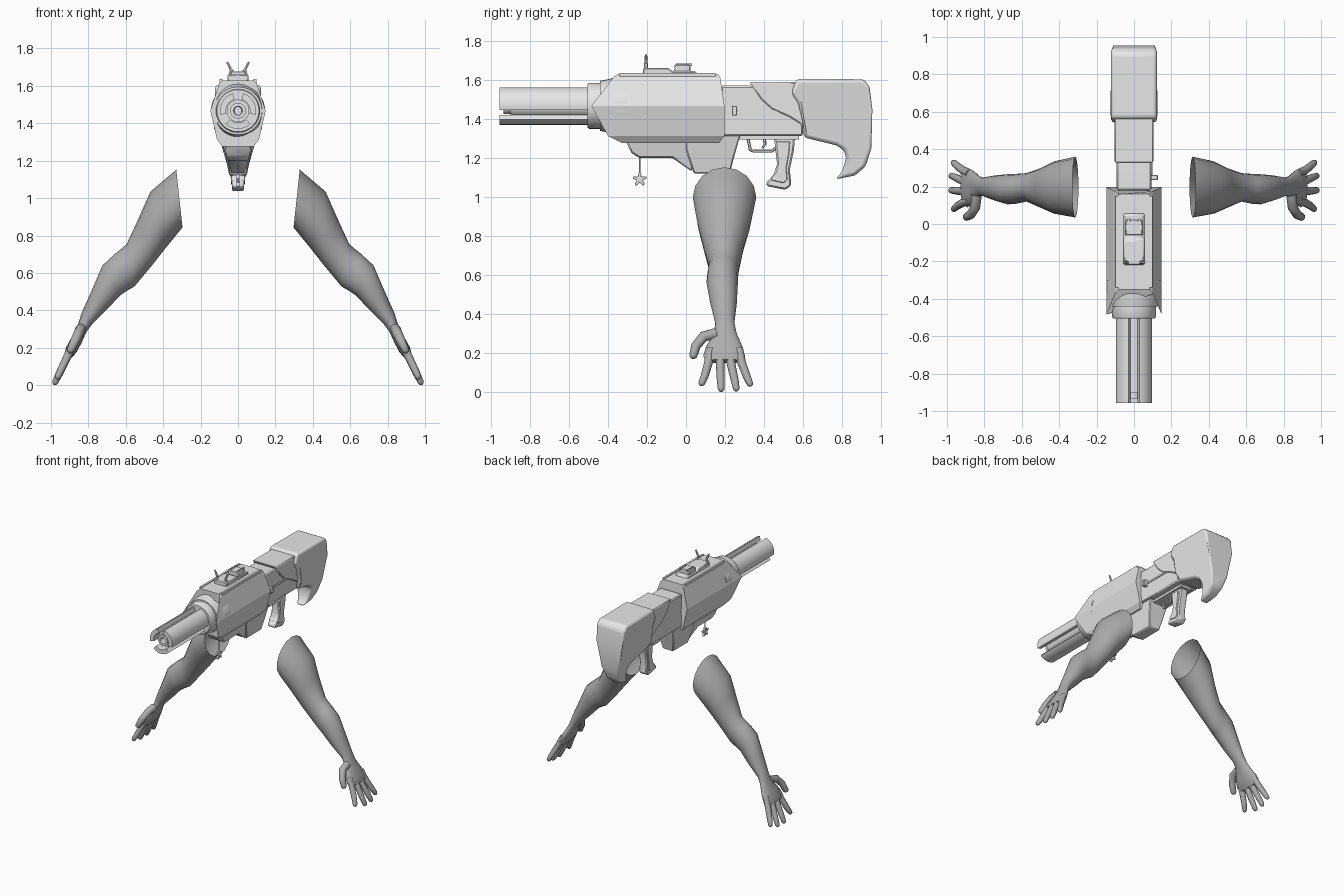
import bpy, bmesh, math
from mathutils import Vector


def material(name, v):
    m = bpy.data.materials.new(name)
    m.diffuse_color = (v, v, v, 1)
    return m


LIGHT = material("light_grey", 0.8)
DARK = material("mid_grey", 0.42)


def finish(name, bm, mat=LIGHT, bevel=0, segs=1, angle=35):
    bmesh.ops.recalc_face_normals(bm, faces=bm.faces)
    me = bpy.data.meshes.new(name)
    bm.to_mesh(me)
    bm.free()
    me.materials.append(mat)
    ob = bpy.data.objects.new(name, me)
    bpy.context.collection.objects.link(ob)
    if bevel:
        b = ob.modifiers.new("bevel", 'BEVEL')
        b.width, b.segments, b.limit_method = bevel, segs, 'ANGLE'
    bpy.ops.object.select_all(action='DESELECT')
    ob.select_set(True)
    bpy.context.view_layer.objects.active = ob
    bpy.ops.object.shade_smooth_by_angle(angle=math.radians(angle))
    return ob


def loft(bm, rings, cap_start=True, cap_end=True, closed=False):
    """Skin a list of equal-length point rings."""
    vs = [[bm.verts.new(p) for p in r] for r in rings]
    n = len(vs[0])
    pairs = list(zip(vs, vs[1:])) + ([(vs[-1], vs[0])] if closed else [])
    for a, b in pairs:
        for i in range(n):
            j = (i + 1) % n
            bm.faces.new((a[i], a[j], b[j], b[i]))
    if cap_start and not closed:
        bm.faces.new(vs[0])
    if cap_end and not closed:
        bm.faces.new(vs[-1])


def prism(name, pts, half, bevel=0, segs=1, x=0):
    """Side profile (y, z) extruded across x; half may depend on z."""
    w = half if callable(half) else (lambda z: half)
    bm = bmesh.new()
    loft(bm, [[(x + s * w(z), y, z) for y, z in pts] for s in (-1, 1)])
    return finish(name, bm, LIGHT, bevel, segs)


def box(name, x0, x1, y0, y1, z0, z1, bevel=0):
    return prism(name, [(y0, z0), (y1, z0), (y1, z1), (y0, z1)],
                 (x1 - x0) / 2, bevel, 1, (x0 + x1) / 2)


def lathe(name, prof, zc=1.467, n=32):
    """Radius profile (y, r) around the barrel axis."""
    bm = bmesh.new()
    loft(bm, [[(r * math.cos(2 * math.pi * i / n), y, zc + r * math.sin(2 * math.pi * i / n))
               for i in range(n)] for y, r in prof])
    return finish(name, bm)


def tube(bm, pts, radii, n=8):
    """Round tube along a path."""
    pts = [Vector(p) for p in pts]
    rings = []
    for i, p in enumerate(pts):
        d = (pts[min(i + 1, len(pts) - 1)] - pts[max(i - 1, 0)]).normalized()
        u = d.cross(Vector((1, 0, 0.01))).normalized()
        v = d.cross(u)
        rings.append([p + radii[i] * (u * math.cos(2 * math.pi * k / n) + v * math.sin(2 * math.pi * k / n))
                      for k in range(n)])
    loft(bm, rings)


# Barrel: three slotted shells around a bored core
for k in range(3):
    bm = bmesh.new()
    mid = math.radians(30 + 120 * k)
    sec = [(r, mid + math.radians(-43 + 86 * i / 10))
           for r, order in ((0.097, range(11)), (0.064, range(10, -1, -1))) for i in order]
    loft(bm, [[(r * math.cos(a), y, 1.467 + r * math.sin(a)) for r, a in sec] for y in (-0.957, -0.48)])
    finish("barrel_shell", bm)
lathe("barrel_core", [(-0.80, 0.02), (-0.935, 0.024), (-0.935, 0.042), (-0.90, 0.042),
                      (-0.90, 0.06), (-0.48, 0.06)])
lathe("barrel_collar", [(-0.505, 0.09), (-0.505, 0.112), (-0.495, 0.118), (-0.44, 0.118),
                        (-0.44, 0.128), (-0.36, 0.145), (-0.30, 0.145)])

# Main body: faceted shroud with slanted ends, (x, z, front y, rear y)
half = [(0.082, 1.63, -0.35, 0.16), (0.1, 1.615, -0.37, 0.175), (0.148, 1.467, -0.485, 0.197),
        (0.112, 1.313, -0.40, 0.197), (0.085, 1.277, -0.33, 0.17)]
sec = half + [(-x, z, a, b) for x, z, a, b in reversed(half)]
bm = bmesh.new()
loft(bm, [[(x, a, z) for x, z, a, b in sec], [(x, b, z) for x, z, a, b in sec]])
finish("body_shroud", bm, angle=10)
for s in (-1, 1):
    box("top_rib", s * 0.09 - 0.008, s * 0.09 + 0.008, -0.34, 0.15, 1.61, 1.636)

# Top rail and sights
prism("top_rail", [(-0.22, 1.62), (-0.22, 1.662), (-0.09, 1.662), (-0.07, 1.645), (0.05, 1.645), (0.06, 1.62)],
      0.055, 0.006)
prism("sight_block", [(-0.06, 1.64), (-0.06, 1.678), (0.022, 1.678), (0.022, 1.64)], 0.046, 0.005)
for s in (-1, 1):
    box("sight_rib", s * 0.03 - 0.005, s * 0.03 + 0.005, -0.05, 0.03, 1.67, 1.684)
    bm = bmesh.new()
    tube(bm, [(s * 0.045, -0.205, 1.65), (s * 0.037, -0.205, 1.685), (s * 0.058, -0.205, 1.728)],
         [0.01, 0.009, 0.006], 6)
    finish("sight_prong", bm)

# Receiver, stock neck and stock
prism("receiver", [(0.18, 1.57), (0.33, 1.57), (0.60, 1.55), (0.60, 1.313), (0.18, 1.313)], 0.094, 0.008)
prism("stock_neck", [(0.325, 1.588), (0.60, 1.588), (0.60, 1.36), (0.585, 1.375), (0.53, 1.41),
                     (0.44, 1.45), (0.385, 1.50)], 0.104, 0.006)
prism("stock", [(0.567, 1.605), (0.91, 1.603), (0.94, 1.57), (0.955, 1.45), (0.95, 1.25), (0.92, 1.155),
                (0.865, 1.11), (0.765, 1.09), (0.80, 1.13), (0.82, 1.20), (0.81, 1.24), (0.77, 1.265),
                (0.605, 1.305), (0.60, 1.37), (0.575, 1.48), (0.54, 1.535)],
      lambda z: 0.122 if z > 1.4 else 0.036 + 0.086 * max(0, (z - 1.1) / 0.3), 0.02, 3)

# Bolt slot and handle
box("bolt_slot", 0.092, 0.1, 0.25, 0.50, 1.435, 1.449)
box("bolt_handle", 0.09, 0.127, 0.235, 0.262, 1.417, 1.467, 0.004)

# Underside: foregrip, magazine housing, grip, trigger guard
taper = lambda z: 0.034 + 0.04 * max(0, min(1, (z - 1.1) / 0.19))
prism("foregrip", [(-0.31, 1.29), (-0.28, 1.225), (-0.24, 1.2), (-0.07, 1.2), (0.03, 1.13),
                   (0.05, 1.29)], taper, 0.008)
prism("magazine_housing", [(0.0, 1.32), (0.0, 1.24), (0.04, 1.12), (0.225, 1.12), (0.245, 1.2),
                           (0.28, 1.32)], lambda z: taper(z) + 0.008, 0.006)
grip = [(0.45, 1.32), (0.56, 1.32), (0.553, 1.24), (0.532, 1.14), (0.54, 1.06), (0.51, 1.037),
        (0.415, 1.055), (0.41, 1.075), (0.445, 1.105), (0.467, 1.17), (0.457, 1.25)]
prism("grip", grip, 0.033, 0.008)
prism("grip_panel", [(0.482 + (y - 0.482) * 0.65, 1.175 + (z - 1.175) * 0.75) for y, z in grip], 0.037, 0.003)
box("guard_base", -0.05, 0.05, 0.27, 0.58, 1.295, 1.32)
bm = bmesh.new()
tube(bm, [(0, 0.315, 1.31), (0, 0.33, 1.24), (0, 0.345, 1.235), (0, 0.44, 1.235), (0, 0.46, 1.25)], [0.008] * 5, 6)
tube(bm, [(0, 0.40, 1.31), (0, 0.405, 1.27), (0, 0.39, 1.25)], [0.009, 0.008, 0.005], 6)
finish("trigger_and_guard", bm)

# Hanging flower charm
bm = bmesh.new()
tube(bm, [(0, -0.237, 1.23), (0, -0.237, 1.12)], [0.004] * 2, 6)
finish("charm_cord", bm)
prism("charm_flower", [(-0.237 + r * math.sin(a), 1.09 + r * math.cos(a))
                       for a, r in ((2 * math.pi * i / 30, 0.027 + 0.011 * math.cos(10 * math.pi * i / 30))
                                    for i in range(30))], 0.009, 0.002)

# Arms: (upper x, z, lower x, z, y min, y max), open at the sleeve
ARM = [(0.33, 1.152, 0.297, 0.843, 0.035, 0.36), (0.468, 1.035, 0.385, 0.735, 0.055, 0.335),
       (0.53, 0.895, 0.46, 0.64, 0.085, 0.30), (0.596, 0.752, 0.553, 0.528, 0.12, 0.272),
       (0.66, 0.70, 0.60, 0.50, 0.108, 0.268), (0.725, 0.64, 0.63, 0.48, 0.105, 0.266),
       (0.785, 0.50, 0.70, 0.405, 0.125, 0.26), (0.837, 0.384, 0.78, 0.325, 0.15, 0.248),
       (0.858, 0.315, 0.81, 0.285, 0.143, 0.26), (0.893, 0.25, 0.837, 0.225, 0.105, 0.288),
       (0.92, 0.20, 0.864, 0.175, 0.088, 0.302), (0.928, 0.168, 0.888, 0.148, 0.10, 0.295)]
# Fingers and thumb: (y, z) paths
FINGERS = [[(0.125, 0.22), (0.115, 0.15), (0.095, 0.08), (0.08, 0.045)],
           [(0.175, 0.22), (0.175, 0.14), (0.178, 0.06), (0.18, 0.015)],
           [(0.222, 0.22), (0.232, 0.14), (0.25, 0.06), (0.258, 0.018)],
           [(0.27, 0.22), (0.285, 0.15), (0.312, 0.08), (0.328, 0.042)],
           [(0.155, 0.30), (0.09, 0.285), (0.05, 0.235), (0.037, 0.185)]]


def hand_x(z):
    return 0.822 + (0.34 - z) * 0.48


for s, side in ((1, "right"), (-1, "left")):
    bm = bmesh.new()
    rings = []
    for ux, uz, lx, lz, y0, y1 in ARM:
        c = Vector(((ux + lx) / 2, (y0 + y1) / 2, (uz + lz) / 2))
        u, v = Vector(((ux - lx) / 2, 0, (uz - lz) / 2)), Vector((0, (y1 - y0) / 2, 0))
        ring = [c + u * math.cos(math.pi * k / 8) + v * math.sin(math.pi * k / 8) for k in range(16)]
        rings.append([(s * p.x, p.y, p.z) for p in ring])
    loft(bm, rings, cap_start=False)
    finish(side + "_arm", bm, DARK, angle=60)
    for i, path in enumerate(FINGERS):
        bm = bmesh.new()
        r = 0.026 if i == 4 else 0.021
        pts = [Vector((s * hand_x(z), y, z)) for y, z in path]
        d = (pts[-1] - pts[-2]).normalized()
        pts += [pts[-1] + d * 0.01, pts[-1] + d * 0.015]
        tube(bm, pts, [r * 1.1, r * 1.05, r * 0.95, r * 0.8, r * 0.55, r * 0.15], 10)
        finish(side + ("_thumb" if i == 4 else "_finger"), bm, DARK, angle=60)
